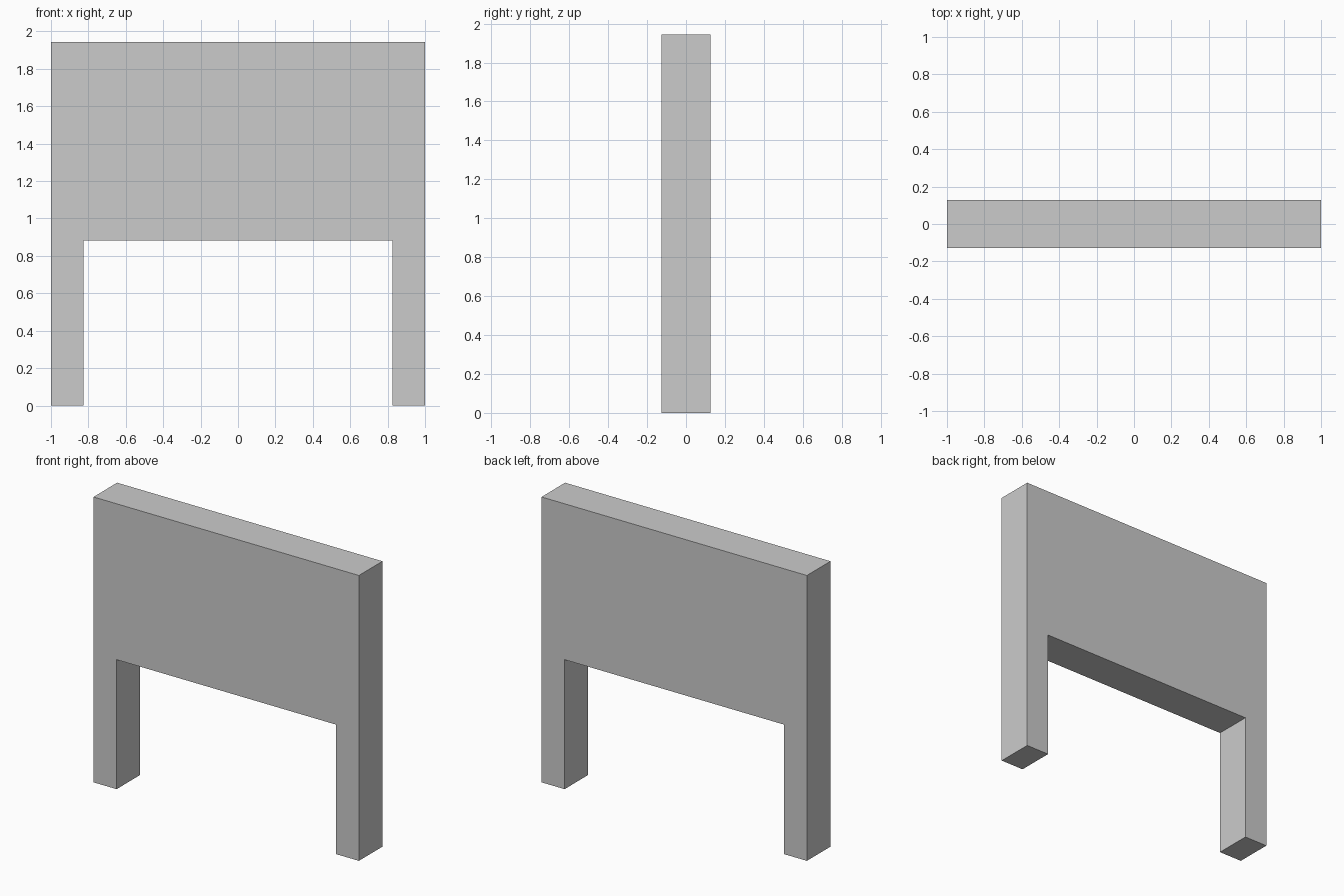
import bpy
import bmesh

if "Cube" in bpy.data.objects:
    bpy.data.objects.remove(bpy.data.objects["Cube"])

HALF_WIDTH, HEIGHT, HALF_DEPTH = 1.0, 1.944, 0.127
OPENING_HALF, OPENING_TOP = 0.826, 0.882

# Right half of the outline, mirrored to form the full arch profile
half = [(OPENING_HALF, OPENING_TOP), (OPENING_HALF, 0), (HALF_WIDTH, 0), (HALF_WIDTH, HEIGHT)]
profile = half + [(-x, z) for x, z in reversed(half)]

# Extrude the profile from front to back
bm = bmesh.new()
front = bm.faces.new([bm.verts.new((x, -HALF_DEPTH, z)) for x, z in profile])
extruded = bmesh.ops.extrude_face_region(bm, geom=[front], use_keep_orig=True)
back_verts = [g for g in extruded["geom"] if isinstance(g, bmesh.types.BMVert)]
bmesh.ops.translate(bm, verts=back_verts, vec=(0, 2 * HALF_DEPTH, 0))
bmesh.ops.recalc_face_normals(bm, faces=bm.faces[:])

# Panel with two legs as one solid
mesh = bpy.data.meshes.new("legged_panel")
bm.to_mesh(mesh)
bm.free()
panel = bpy.data.objects.new("legged_panel", mesh)
bpy.context.collection.objects.link(panel)
